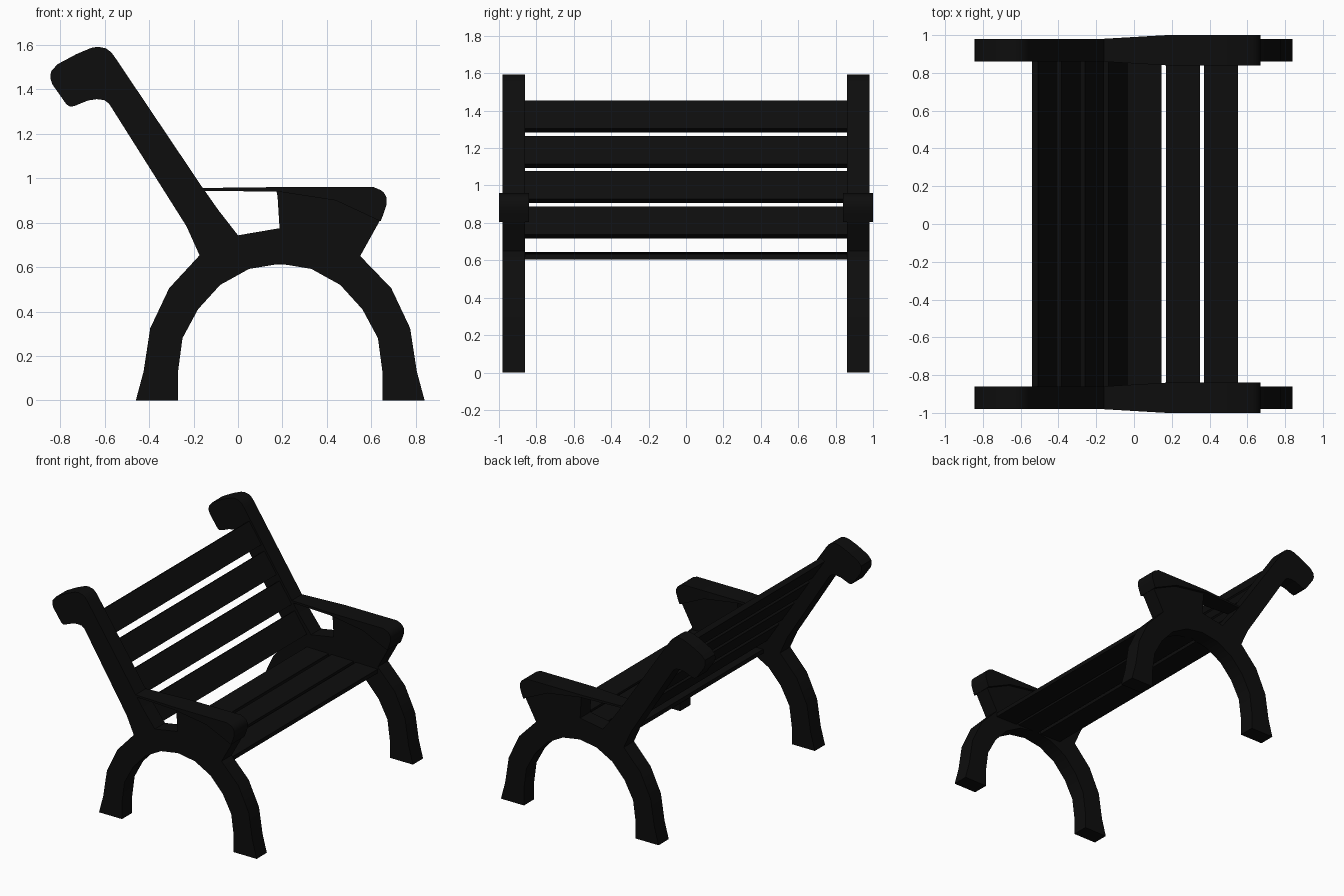
import bpy, bmesh, math
from mathutils import Matrix

if "Cube" in bpy.data.objects:
    bpy.data.objects.remove(bpy.data.objects["Cube"])

paint = bpy.data.materials.new("black_paint")
paint.diffuse_color = (0.004, 0.004, 0.004, 1)
paint.use_nodes = True
paint.node_tree.nodes["Principled BSDF"].inputs["Base Color"].default_value = paint.diffuse_color


def finish(bm, name):
    bmesh.ops.recalc_face_normals(bm, faces=bm.faces)
    mesh = bpy.data.meshes.new(name)
    bm.to_mesh(mesh)
    bm.free()
    mesh.materials.append(paint)
    mesh.shade_smooth()
    mesh.set_sharp_from_angle(angle=math.radians(30))
    ob = bpy.data.objects.new(name, mesh)
    bpy.context.collection.objects.link(ob)
    return ob


def extrude_profile(name, pts, y0, y1):
    bm = bmesh.new()
    a = [bm.verts.new((x, y0, z)) for x, z in pts]
    b = [bm.verts.new((x, y1, z)) for x, z in pts]
    bm.faces.new(a)
    bm.faces.new(b[::-1])
    for i in range(len(a)):
        j = (i + 1) % len(a)
        bm.faces.new((a[i], a[j], b[j], b[i]))
    return finish(bm, name)


def loft(name, stations, yc):
    # rectangular sections: x, top z, bottom z, half width
    bm = bmesh.new()
    rings = [[bm.verts.new(p) for p in ((x, yc - w, b), (x, yc + w, b),
                                        (x, yc + w, t), (x, yc - w, t))]
             for x, t, b, w in stations]
    for r, s in zip(rings, rings[1:]):
        for i in range(4):
            j = (i + 1) % 4
            bm.faces.new((r[i], r[j], s[j], s[i]))
    bm.faces.new(rings[0])
    bm.faces.new(rings[-1][::-1])
    return finish(bm, name)


def slat(name, x, z, width, thick, angle):
    bm = bmesh.new()
    bmesh.ops.create_cube(bm, size=1, matrix=Matrix.Translation((x, 0, z))
                          @ Matrix.Rotation(angle, 4, 'Y')
                          @ Matrix.Diagonal((width, 1.74, thick, 1)))
    return finish(bm, name)


# Side frame outline: arched legs, seat support, back post with scrolled head
outer_back = [(-.46, 0), (-.425, .13), (-.395, .325), (-.31, .505), (-.173, .653), (-.232, .784)]
head = [(-.58, 1.335), (-.602, 1.352), (-.637, 1.356), (-.675, 1.35), (-.737, 1.325),
        (-.755, 1.322), (-.772, 1.332), (-.836, 1.423), (-.845, 1.45), (-.842, 1.48),
        (-.813, 1.513), (-.727, 1.559), (-.66, 1.587), (-.63, 1.592), (-.595, 1.585),
        (-.571, 1.567), (-.553, 1.543)]
front = [(-.164, .964), (-.088, .856), (0, .743), (.187, .775), (.178, .92), (.172, .945),
         (.44, .91), (.64, .812), (.55, .65), (.69, .505), (.775, .325), (.805, .13), (.84, 0)]
half_arch = [(.46, 0), (.46, .13), (.44, .28), (.37, .41), (.27, .52), (.14, .592)]
arch = [(.19 + x, z) for x, z in half_arch] + [(.19, .615)]
arch += [(.19 - x, z) for x, z in half_arch[::-1]]
outline = outer_back + head + front + arch

# Armrest sections, thin at the post and deep at the rounded nose
arm = [(-.17, .956, .942, .06), (.173, .96, .941, .08), (.44, .96, .90, .08),
       (.61, .96, .821, .08), (.642, .947, .806, .08), (.657, .935, .845, .08),
       (.669, .912, .882, .08)]

for side, s in (("left", -1), ("right", 1)):
    extrude_profile(side + "_side_frame", outline, s * .86, s * .98)
    loft(side + "_armrest", arm, s * .92)

# Back slats along the post slope
lean = math.atan2(.834, .552)
for i in range(4):
    slat(f"back_slat_{i + 1}", -.475 + i * .125, 1.369 - i * .189, .18, .038, lean)

# Seat slats
for i, (x, z) in enumerate([(.46, .621), (.26, .626), (.055, .628)]):
    slat(f"seat_slat_{i + 1}", x, z, .18, .03, math.radians(1))
